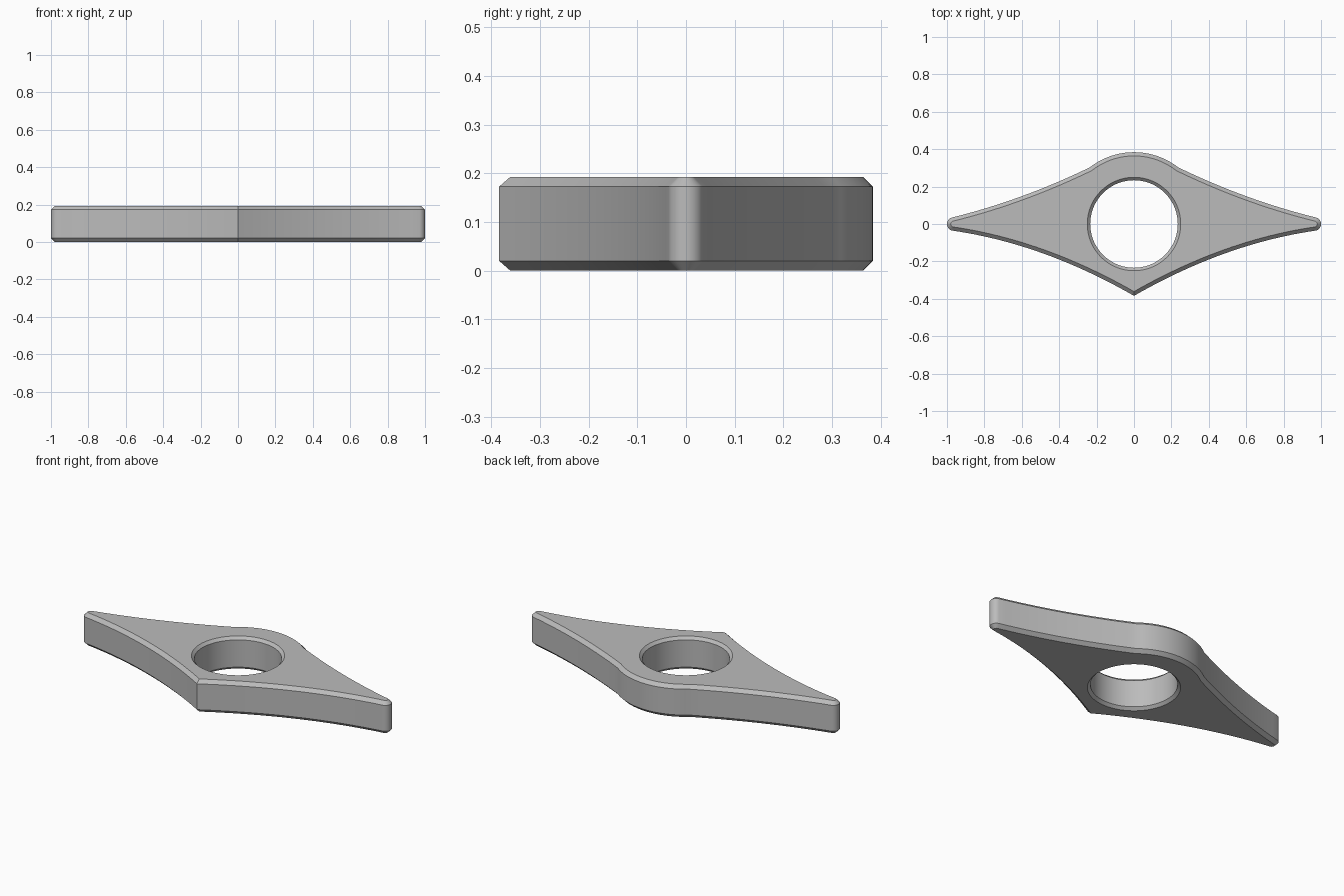
import bpy, bmesh, math
from mathutils import Vector

if "Cube" in bpy.data.objects:
    bpy.data.objects.remove(bpy.data.objects["Cube"])

HEIGHT, CHAMFER = 0.193, 0.02
HOLE_R, HOLE_CHAMFER = 0.234, 0.016
BACK_R, TIP_R = 0.384, 0.036


def arc(radius, start, end, steps, cx=0.0):
    angles = [math.radians(start + (end - start) * i / steps) for i in range(steps + 1)]
    return [Vector((cx + radius * math.cos(a), radius * math.sin(a))) for a in angles]


def sagging(a, b, sag, steps):
    """Points strictly between a and b, bowed towards the centre line of the part."""
    side = -1 if a.y + b.y > 0 else 1
    return [a.lerp(b, i / steps) + Vector((0, side * 4 * sag * i / steps * (1 - i / steps)))
            for i in range(1, steps)]


def inset(loop, distance):
    """Mitred inward offset of an anticlockwise outline."""
    result = []
    for i, p in enumerate(loop):
        d1 = (p - loop[i - 1]).normalized()
        d2 = (loop[(i + 1) % len(loop)] - p).normalized()
        n1, n2 = Vector((-d1.y, d1.x)), Vector((-d2.y, d2.x))
        result.append(p + (n1 + n2) * distance / (1 + n1.dot(n2)))
    return result


# Right half of the outline: pointed front, bowed wing, round tip, round back
apex = Vector((0, -BACK_R))
tip = arc(TIP_R, -81, 73, 14, 1 - TIP_R)
back = arc(BACK_R, 52, 90, 10)
half = [apex] + sagging(apex, tip[0], 0.052, 24) + tip + sagging(tip[-1], back[0], 0.022, 18) + back
outline = half + [Vector((-p.x, p.y)) for p in reversed(half[1:-1])]
hole = arc(HOLE_R, 0, 360, 72)[:-1]
hole_rim = arc(HOLE_R + HOLE_CHAMFER, 0, 360, 72)[:-1]

bm = bmesh.new()


def wall(layers):
    """Skin a stack of (loop, height) layers; return the first and last edge loops."""
    rings = [[bm.verts.new((p.x, p.y, z)) for p in loop] for loop, z in layers]
    n = len(rings[0])
    for low, high in zip(rings, rings[1:]):
        for i in range(n):
            j = (i + 1) % n
            bm.faces.new((low[i], low[j], high[j], high[i]))
    return [[bm.edges.get((r[i], r[(i + 1) % n])) for i in range(n)] for r in (rings[0], rings[-1])]


# Chamfered outer wall and chamfered finger hole
rim = inset(outline, CHAMFER)
outer = wall([(rim, 0), (outline, CHAMFER), (outline, HEIGHT - CHAMFER), (rim, HEIGHT)])
inner = wall([(hole_rim, 0), (hole, HOLE_CHAMFER), (hole, HEIGHT - HOLE_CHAMFER), (hole_rim, HEIGHT)])

# Flat bottom and top around the hole
for a, b in zip(outer, inner):
    bmesh.ops.triangle_fill(bm, edges=a + b, use_beauty=True)
bmesh.ops.recalc_face_normals(bm, faces=bm.faces)

mesh = bpy.data.meshes.new("ring_plate")
bm.to_mesh(mesh)
bm.free()
plate = bpy.data.objects.new("ring_plate", mesh)
bpy.context.collection.objects.link(plate)

# Single grey material
grey = bpy.data.materials.new("plain_grey")
grey.use_nodes = True
colour = (0.5, 0.5, 0.5, 1)
grey.diffuse_color = colour
grey.node_tree.nodes["Principled BSDF"].inputs["Base Color"].default_value = colour
mesh.materials.append(grey)

bpy.context.view_layer.objects.active = plate
plate.select_set(True)
bpy.ops.object.shade_smooth_by_angle(angle=math.radians(28))
